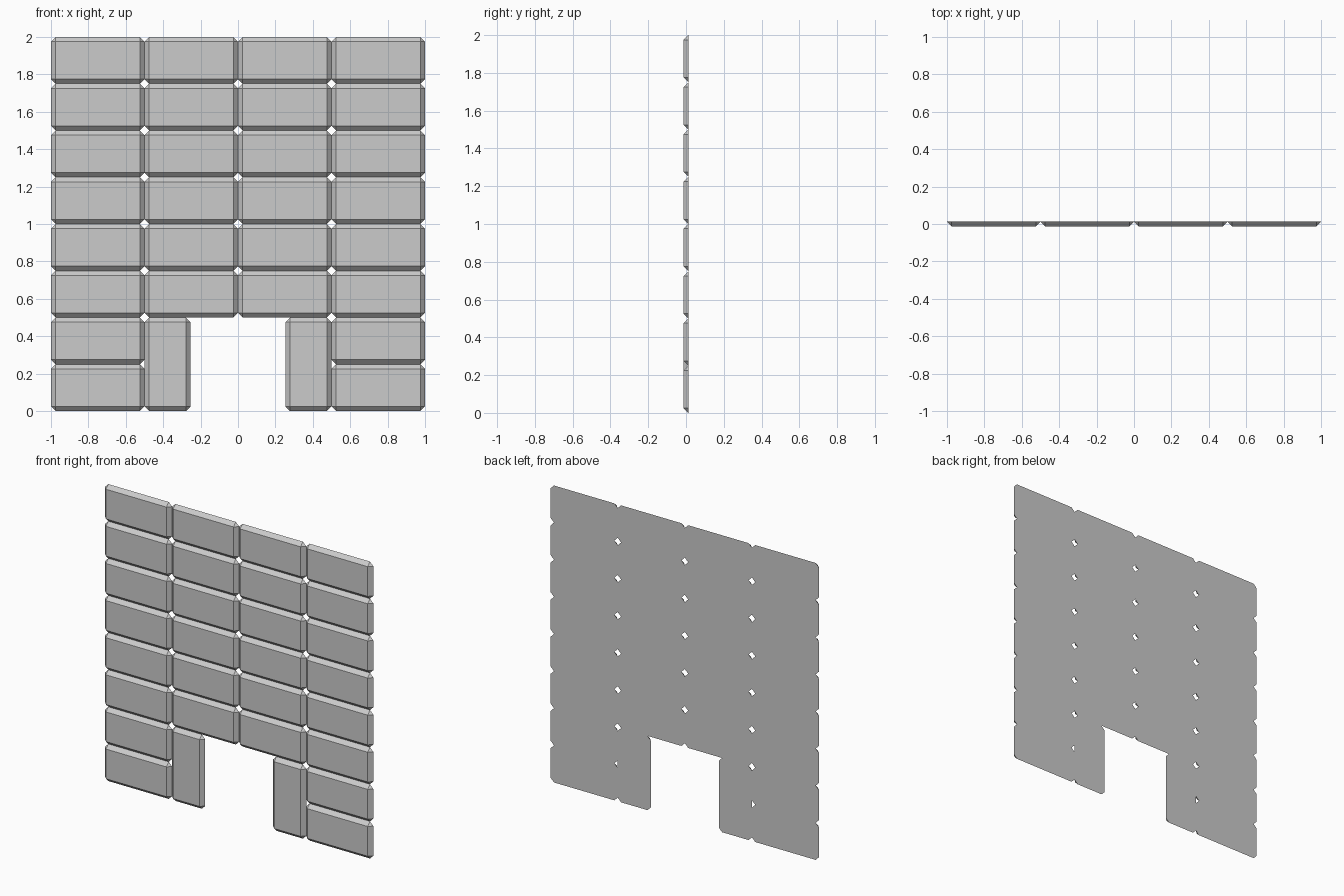
import bpy, bmesh

if "Cube" in bpy.data.objects:
    bpy.data.objects.remove(bpy.data.objects["Cube"])

C = 0.025           # chamfer width and panel depth
BACK, FRONT = C / 2, -C / 2


def block(name, x0, x1, z0, z1):
    """Panel block: octagonal back outline, smaller rectangular front face."""
    bm = bmesh.new()
    a, b, c, d = x0 + C, x1 - C, z0 + C, z1 - C
    front = [bm.verts.new((x, FRONT, z)) for x, z in ((a, c), (b, c), (b, d), (a, d))]
    outline = ((a, z0), (b, z0), (x1, c), (x1, d), (b, z1), (a, z1), (x0, d), (x0, c))
    back = [bm.verts.new((x, BACK, z)) for x, z in outline]
    bm.faces.new(front)
    bm.faces.new(back[::-1])
    for i in range(4):
        j = (i + 1) % 4
        # sloped edge, then corner triangle
        bm.faces.new((front[i], back[2 * i], back[2 * i + 1], front[j]))
        bm.faces.new((front[j], back[2 * i + 1], back[(2 * i + 2) % 8]))
    bmesh.ops.recalc_face_normals(bm, faces=bm.faces)
    mesh = bpy.data.meshes.new(name)
    bm.to_mesh(mesh)
    bm.free()
    bpy.context.collection.objects.link(bpy.data.objects.new(name, mesh))


# Wall blocks: four columns, eight rows, with the doorway left open
for row in range(8):
    for col in range(4):
        if row < 2 and col in (1, 2):
            continue
        x, z = -1 + col * 0.5, row * 0.25
        block(f"wall_block_{row}_{col}", x, x + 0.5, z, z + 0.25)

# Upright blocks either side of the doorway
block("door_jamb_left", -0.5, -0.253, 0, 0.5)
block("door_jamb_right", 0.253, 0.5, 0, 0.5)
